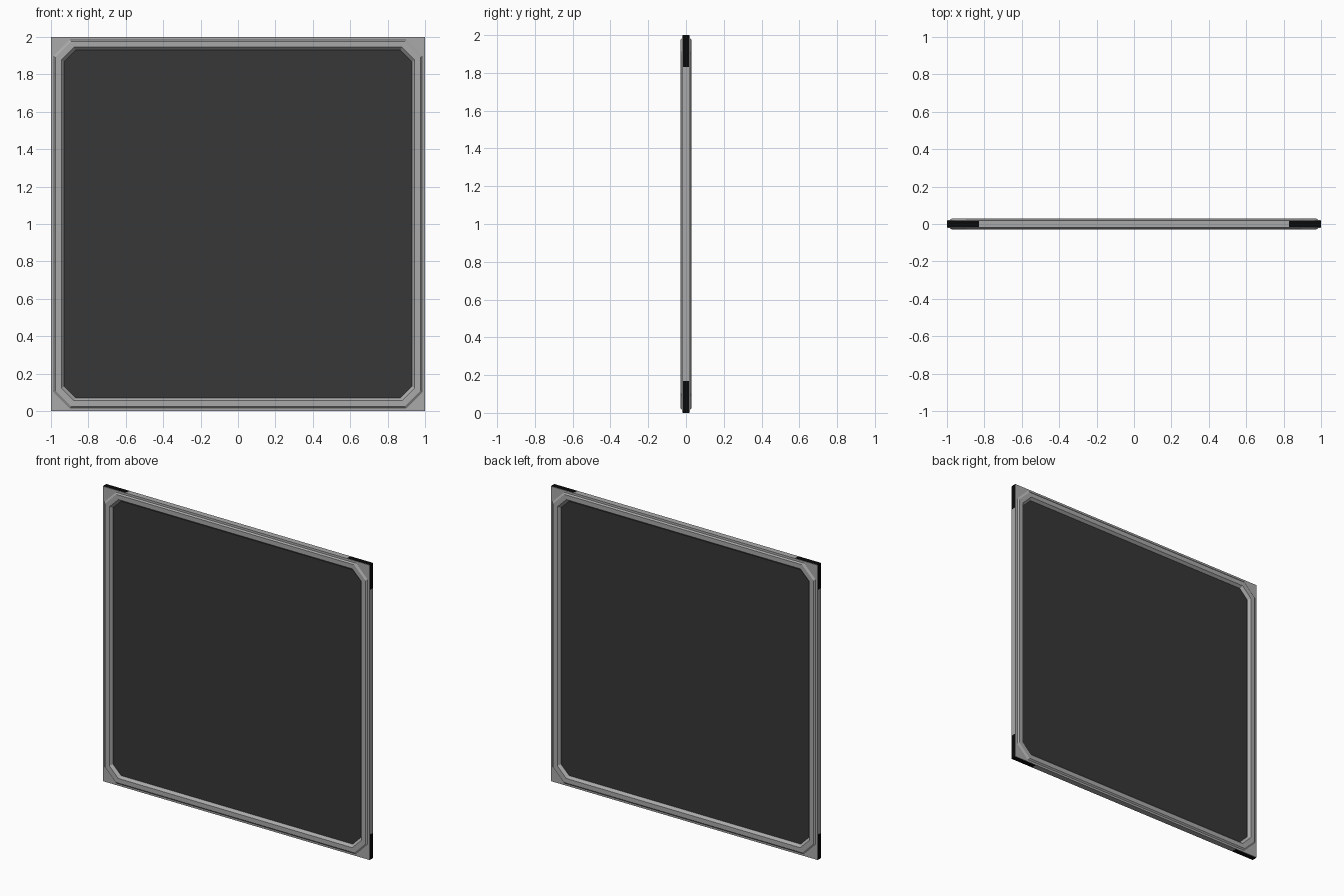
import bpy, bmesh

if "Cube" in bpy.data.objects:
    bpy.data.objects.remove(bpy.data.objects["Cube"])

def material(name, v):
    m = bpy.data.materials.new(name)
    m.diffuse_color = (v, v, v, 1)
    m.use_nodes = True
    m.node_tree.nodes["Principled BSDF"].inputs["Base Color"].default_value = m.diffuse_color
    return m

GREY = material("frame grey", 0.40)
DARK = material("panel charcoal", 0.038)
BLACK = material("corner black", 0.003)

def make(name, bm, mat):
    bmesh.ops.recalc_face_normals(bm, faces=bm.faces)
    me = bpy.data.meshes.new(name)
    bm.to_mesh(me)
    bm.free()
    me.materials.append(mat)
    ob = bpy.data.objects.new(name, me)
    bpy.context.collection.objects.link(ob)
    return ob

def octagon(bm, half, cut, y):
    """Square ring of verts with chamfered corners, centred at z = 1."""
    a, b = half, half - cut
    pts = [(a, -b), (a, b), (b, a), (-b, a), (-a, b), (-a, -b), (-b, -a), (b, -a)]
    return [bm.verts.new((x, y, 1 + z)) for x, z in pts]

def bridge(bm, r0, r1):
    n = len(r0)
    for i in range(n):
        j = (i + 1) % n
        bm.faces.new((r0[i], r0[j], r1[j], r1[i]))

# Frame: closed cross-section swept round the square (half size, corner cut, y)
half_profile = [(0.999, 0.001, -0.020), (0.985, 0.085, -0.0205), (0.976, 0.085, -0.029),
                (0.945, 0.068, -0.029), (0.930, 0.062, -0.012)]
profile = half_profile + [(h, c, -y) for h, c, y in reversed(half_profile)]
bm = bmesh.new()
rings = [octagon(bm, *p) for p in profile]
for i, r in enumerate(rings):
    bridge(bm, r, rings[(i + 1) % len(rings)])
make("frame", bm, GREY)

# Dark panel filling the opening
bm = bmesh.new()
front, back = octagon(bm, 0.934, 0.062, -0.011), octagon(bm, 0.934, 0.062, 0.011)
bridge(bm, front, back)
bm.faces.new(front)
bm.faces.new(back)
make("panel", bm, DARK)

# Black edge strips wrapping each outer corner
def strip(bm, x0, x1, z0, z1, w=0.016):
    r = bmesh.ops.create_cube(bm, size=1)
    for v in r["verts"]:
        v.co = (x1 if v.co.x > 0 else x0, w if v.co.y > 0 else -w,
                z1 if v.co.z > 0 else z0)

for sx in (-1, 1):
    for sz in (-1, 1):
        bm = bmesh.new()
        strip(bm, sx * 0.996, sx, 1 + sz * 0.83, 1 + sz)
        strip(bm, sx * 0.83, sx * 0.996, 1 + sz * 0.996, 1 + sz)
        make("corner_strip_%s_%s" % ("right" if sx > 0 else "left",
                                     "top" if sz > 0 else "bottom"), bm, BLACK)
